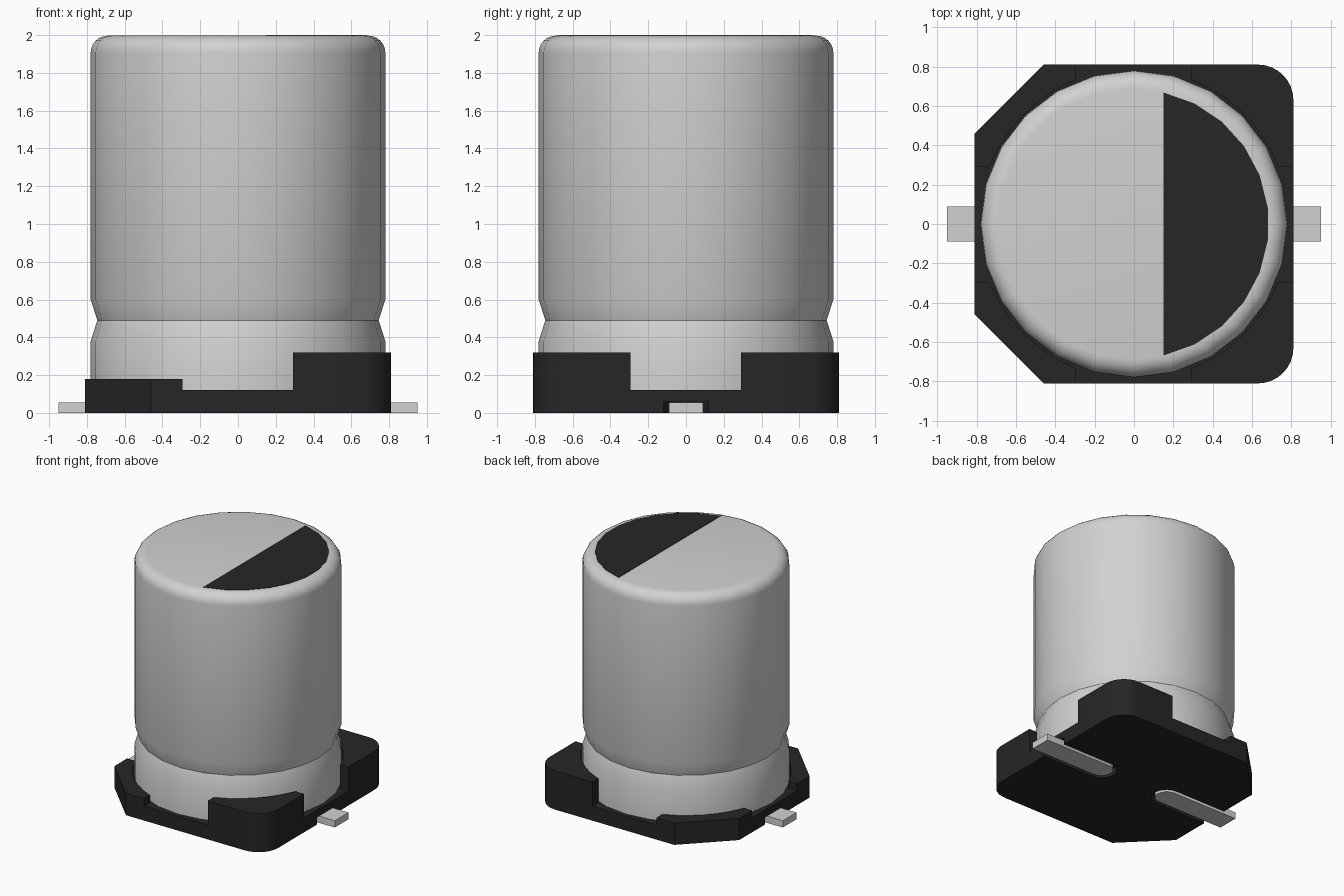
import bpy, bmesh, math

if "Cube" in bpy.data.objects:
    bpy.data.objects.remove(bpy.data.objects["Cube"])


def material(name, rgb):
    m = bpy.data.materials.new(name)
    m.diffuse_color = (*rgb, 1)
    m.use_nodes = True
    m.node_tree.nodes["Principled BSDF"].inputs["Base Color"].default_value = m.diffuse_color
    return m


SILVER = material("silver", (0.64, 0.64, 0.64))
PIN = material("pin grey", (0.64, 0.64, 0.63))
BLACK = material("black plastic", (0.019, 0.019, 0.019))


def finish(bm, name, mat):
    bmesh.ops.recalc_face_normals(bm, faces=bm.faces)
    me = bpy.data.meshes.new(name)
    bm.to_mesh(me)
    bm.free()
    ob = bpy.data.objects.new(name, me)
    bpy.context.collection.objects.link(ob)
    if mat:
        me.materials.append(mat)
    return ob


def prism(name, outline, z0, z1, mat=None):
    bm = bmesh.new()
    f = bm.faces.new([bm.verts.new((x, y, z0)) for x, y in outline])
    g = bmesh.ops.extrude_face_region(bm, geom=[f])["geom"]
    for v in g:
        if isinstance(v, bmesh.types.BMVert):
            v.co.z = z1
    return finish(bm, name, mat)


def arc(cx, cy, r, a0, a1, n):
    angles = [math.radians(a0 + (a1 - a0) * i / n) for i in range(n + 1)]
    return [(cx + r * math.cos(a), cy + r * math.sin(a)) for a in angles]


def rect(x0, x1, y0, y1):
    return [(x0, y0), (x1, y0), (x1, y1), (x0, y1)]


def tab(side, tip, outer, half):
    # strip with a rounded inner end, running outwards along x
    pts = [(outer, -half), (outer, half)] + arc(tip + half, 0, half, 90, 270, 10)
    return [(side * x, y) for x, y in pts]


def smooth(ob):
    bpy.ops.object.select_all(action='DESELECT')
    ob.select_set(True)
    bpy.context.view_layer.objects.active = ob
    bpy.ops.object.shade_smooth_by_angle(angle=math.radians(30))


# Base: two chamfered corners on the left, two rounded on the right
E, R = 0.81, 0.18
outline = ([(-E, 0.46), (-E, -0.46), (-0.46, -E)]
           + arc(E - R, -E + R, R, -90, 0, 8)
           + arc(E - R, E - R, R, 0, 90, 8) + [(-0.46, E)])
base = prism("base", outline, 0, 0.32, BLACK)

# Cuts: can seat, gaps between corner posts, lower left posts, pin slots
cutters = [
    prism("seat_cutter", arc(0, 0, 0.79, 0, 352.5, 47), 0.12, 1),
    prism("gap_x_cutter", rect(-0.295, 0.29, -1, 1), 0.12, 1),
    prism("gap_y_cutter", rect(-1, 1, -0.295, 0.29), 0.12, 1),
    prism("left_post_cutter", rect(-1, 0.1, -1, 1), 0.18, 1),
    prism("right_slot_cutter", tab(1, 0.21, 1, 0.12), -0.1, 0.06),
    prism("left_slot_cutter", tab(-1, 0.21, 1, 0.12), -0.1, 0.06),
]
bpy.context.view_layer.objects.active = base
for c in cutters:
    mod = base.modifiers.new(c.name, 'BOOLEAN')
    mod.operation, mod.solver, mod.object = 'DIFFERENCE', 'EXACT', c
    bpy.ops.object.modifier_apply(modifier=mod.name)
    bpy.data.objects.remove(c)
smooth(base)

# Can: turned profile with a waist groove and a rounded top edge
TOP, F, RAD, N = 1.997, 0.09, 0.78, 24
profile = [(RAD, 0.12), (RAD, 0.38), (0.745, 0.49), (RAD, 0.60)]
profile += arc(RAD - F, TOP - F, F, 0, 90, 6)
bm = bmesh.new()
rings = [[bm.verts.new((x, y, z)) for x, y in arc(0, 0, r, 0, 360 - 360 / N, N - 1)]
         for r, z in profile]
for a, b in zip(rings, rings[1:]):
    for i in range(N):
        j = (i + 1) % N
        bm.faces.new((a[i], a[j], b[j], b[i]))
bm.faces.new(rings[0][::-1])
bm.faces.new(rings[-1])
smooth(finish(bm, "can", SILVER))

# Black polarity mark on the top
prism("polarity_mark", arc(0, 0, 0.685, -77.4, 77.4, 11), 1.993, 2.0, BLACK)

# Pins
for side, name in ((1, "right_pin"), (-1, "left_pin")):
    smooth(prism(name, tab(side, 0.24, 0.95, 0.09), 0, 0.056, PIN))
